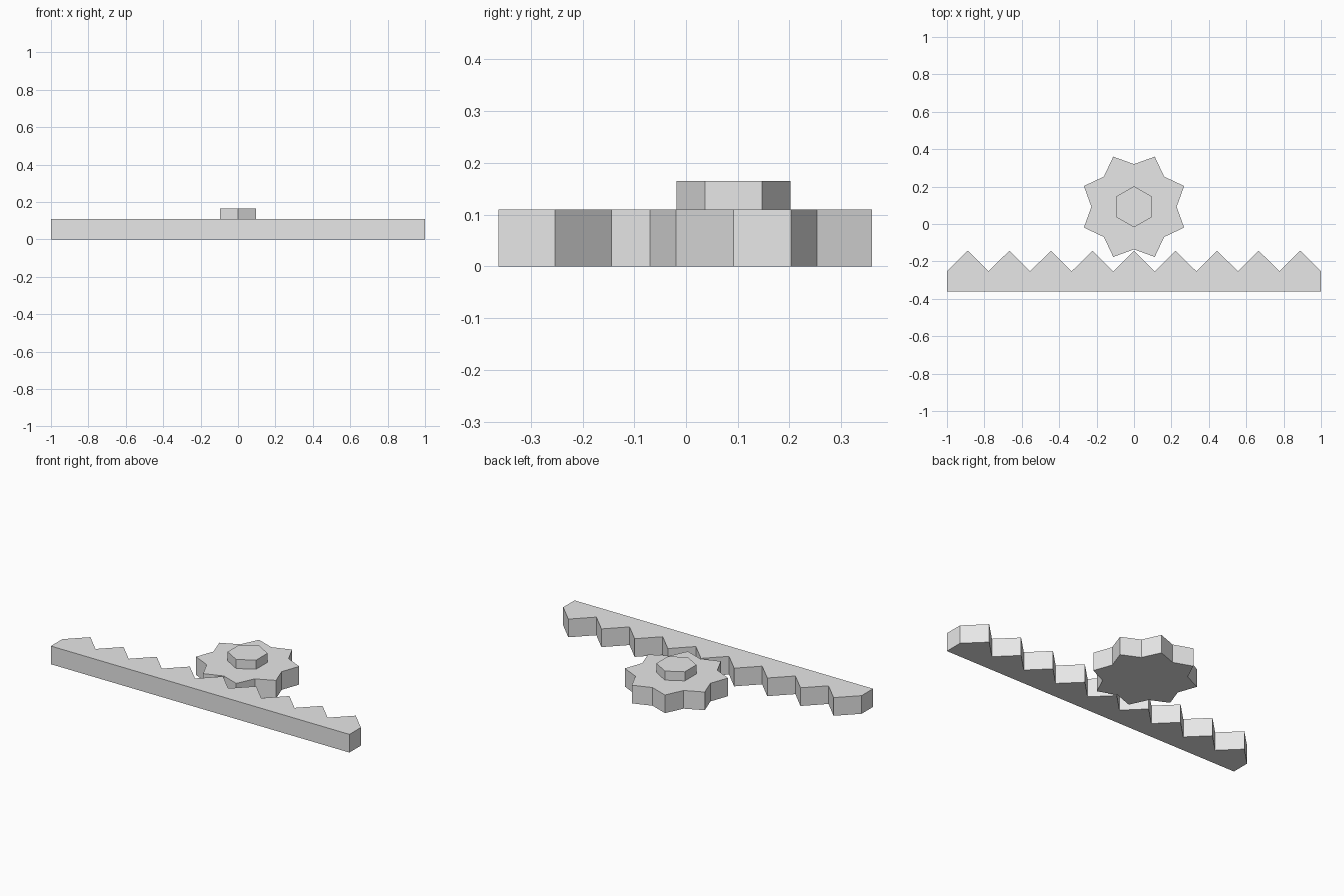
import bpy
import bmesh
from math import cos, sin, pi

cube = bpy.data.objects.get("Cube")
if cube:
    bpy.data.objects.remove(cube, do_unlink=True)

# Single plain material
GREY = (0.8, 0.8, 0.8, 1.0)
grey = bpy.data.materials.new("light grey")
grey.use_nodes = True
grey.diffuse_color = GREY
grey.node_tree.nodes["Principled BSDF"].inputs["Base Color"].default_value = GREY

THICKNESS = 0.11
GEAR_Y = 0.092


def extrude_outline(name, outline, z, height):
    """Make a flat-shaded prism from a 2D outline."""
    bm = bmesh.new()
    base = bm.faces.new([bm.verts.new((x, y, z)) for x, y in outline])
    result = bmesh.ops.extrude_face_region(bm, geom=[base], use_keep_orig=True)
    top = [v for v in result["geom"] if isinstance(v, bmesh.types.BMVert)]
    bmesh.ops.translate(bm, vec=(0, 0, height), verts=top)
    bmesh.ops.recalc_face_normals(bm, faces=bm.faces)
    mesh = bpy.data.meshes.new(name)
    bm.to_mesh(mesh)
    bm.free()
    mesh.materials.append(grey)
    obj = bpy.data.objects.new(name, mesh)
    bpy.context.collection.objects.link(obj)
    return obj


def ring(radii, count, start=0.0):
    """Points around the gear centre, cycling through the given radii."""
    points = []
    for i in range(count):
        angle = start + 2 * pi * i / count
        r = radii[i % len(radii)]
        points.append((r * cos(angle), GEAR_Y + r * sin(angle)))
    return points


# Toothed rack: straight front edge, zigzag back edge
TEETH = 9
steps = 2 * TEETH
zigzag = [(1 - 2 * i / steps, -0.143 if i % 2 else -0.253)
          for i in range(steps + 1)]
extrude_outline("rack", [(-1, -0.362), (1, -0.362)] + zigzag, 0, THICKNESS)

# Eight-toothed pinion gear, valleys on the axes
extrude_outline("pinion_gear", ring((0.228, 0.29), 16), 0, THICKNESS)

# Hexagonal hub on top of the gear
extrude_outline("hex_hub", ring((0.11,), 6, pi / 2), THICKNESS, 0.055)
